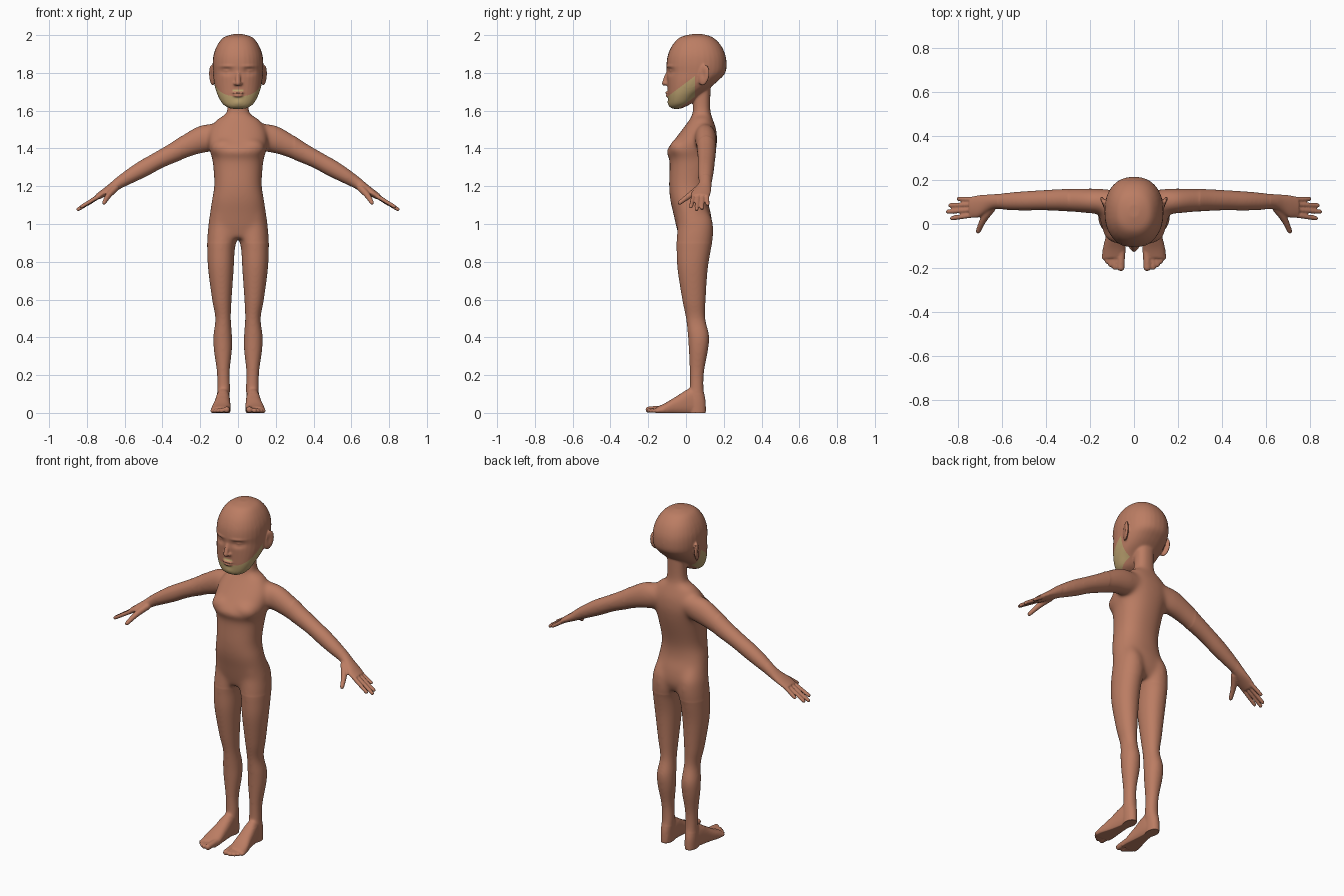
import bpy, bmesh, math
from mathutils import Vector, Matrix

if "Cube" in bpy.data.objects:
    bpy.data.objects.remove(bpy.data.objects["Cube"])

bm = bmesh.new()
X, Y, Z = Vector((1, 0, 0)), Vector((0, 1, 0)), Vector((0, 0, 1))


def spline(rows, steps=5):
    """Catmull-Rom interpolation of rows of numbers."""
    out = []
    for i in range(len(rows) - 1):
        a, b, c, d = (rows[max(i - 1, 0)], rows[i], rows[i + 1], rows[min(i + 2, len(rows) - 1)])
        for k in range(steps):
            t = k / steps
            out.append([0.5 * (2 * q + (r - p) * t + (2 * p - 5 * q + 4 * r - s) * t * t
                               + (3 * q - p - 3 * r + s) * t ** 3)
                        for p, q, r, s in zip(a, b, c, d)])
    return out + [list(rows[-1])]


def loft(rows, u, v, power=2.0, n=32):
    """Closed skin over rows (cx, cy, cz, ru, rv)."""
    def se(w):
        return math.copysign(abs(w) ** (2 / power), w)
    rings = []
    for cx, cy, cz, ru, rv in spline(rows):
        rings.append([bm.verts.new(Vector((cx, cy, cz)) + u * ru * se(math.cos(2 * math.pi * k / n))
                                   + v * rv * se(math.sin(2 * math.pi * k / n))) for k in range(n)])
    for a, b in zip(rings, rings[1:]):
        for k in range(n):
            bm.faces.new((a[k], a[(k + 1) % n], b[(k + 1) % n], b[k]))
    bm.faces.new(rings[0])
    bm.faces.new(rings[-1])


def upright(rows, power):
    """Loft over rows (z, x_min, x_max, y_front, y_back)."""
    loft([((l + r) / 2, (f + b) / 2, z, abs(r - l) / 2, (b - f) / 2) for z, l, r, f, b in rows],
         X, Y, power)


def ball(c, r, rot=Matrix()):
    m = Matrix.Translation(c) @ rot @ Matrix.Diagonal((*r, 1))
    bmesh.ops.create_uvsphere(bm, u_segments=20, v_segments=12, radius=1, matrix=m)


def tube(points):
    """Round-ended digit through points (x, y, z, radius)."""
    d = (Vector(points[-1][:3]) - Vector(points[0][:3])).normalized()
    u = d.orthogonal().normalized()
    loft([(*p, p[3]) for p in points], u, d.cross(u), n=14)
    for p in (points[0], points[-1]):
        ball(p[:3], (p[3],) * 3)


# Trunk and neck: z, front, back, half width
trunk = [(1.72, .037, .13, .054), (1.62, .037, .128, .055), (1.58, .033, .133, .068),
         (1.555, .02, .142, .11), (1.50, -.02, .16, .148), (1.44, -.066, .165, .158),
         (1.385, -.104, .158, .15), (1.335, -.087, .147, .135), (1.21, -.09, .116, .126),
         (1.13, -.084, .114, .138), (1.05, -.066, .133, .15), (.98, -.05, .137, .158),
         (.925, -.035, .115, .14)]
upright([(z, -w, w, f, b) for z, f, b, w in trunk], 2.3)

# Head: z, front, back, half width
head = [(2.005, .03, .09, .025), (1.989, -.03, .14, .075), (1.95, -.07, .182, .108),
        (1.90, -.094, .207, .128), (1.85, -.103, .215, .134), (1.80, -.102, .208, .132),
        (1.76, -.1, .172, .129), (1.72, -.098, .125, .121), (1.68, -.096, .07, .107),
        (1.64, -.092, .03, .085), (1.62, -.085, -.005, .06), (1.61, -.07, -.03, .035)]
upright([(z, -w, w, f, b) for z, f, b, w in head], 2.25)

# Nose and lips
tube([(0, -.09, 1.81, .012), (0, -.104, 1.775, .013), (0, -.114, 1.745, .014)])
ball((0, -.1, 1.694), (.03, .011, .007))
ball((0, -.098, 1.68), (.026, .011, .008))

leg = [(1.10, .03, .13, -.05, .10), (1.04, .018, .148, -.05, .132), (1.0, .01, .156, -.044, .144),
       (.93, .004, .163, -.05, .144),
       (.865, .017, .163, -.05, .132), (.76, .023, .158, -.045, .115), (.6, .034, .137, -.02, .104),
       (.5, .038, .12, 0, .102), (.41, .032, .13, .01, .122), (.335, .032, .128, .015, .117),
       (.22, .044, .112, .02, .096), (.13, .042, .11, .02, .093), (.06, .046, .112, .01, .104),
       (-.01, .048, .11, .01, .105)]
arm = [(.05, .10, 1.475, .05, .06), (.11, .102, 1.47, .055, .07), (.17, .104, 1.453, .058, .077),
       (.25, .107, 1.423, .055, .064), (.33, .109, 1.383, .05, .053), (.42, .108, 1.338, .046, .046),
       (.50, .105, 1.294, .044, .045), (.57, .103, 1.254, .04, .039), (.63, .102, 1.217, .034, .031),
       (.67, .093, 1.19, .041, .025), (.71, .08, 1.165, .051, .02), (.745, .076, 1.143, .047, .016)]
foot = [(.094, .055, .10, .07), (.03, .044, .113, .13), (-.05, .04, .127, .088),
        (-.11, .038, .141, .052), (-.155, .042, .141, .032)]
fingers = [((.735, .04, 1.148), (.828, .026, 1.092)), ((.74, .064, 1.146), (.846, .056, 1.078)),
           ((.738, .088, 1.146), (.836, .085, 1.083)), ((.73, .111, 1.15), (.797, .115, 1.105))]
toes = [(.06, -.198, .017), (.087, -.197, .0125), (.106, -.185, .0115), (.122, -.17, .011),
        (.136, -.153, .0105)]

for s in (1, -1):
    upright([(z, s * i, s * o, f, b) for z, i, o, f, b in leg], 2.1)
    loft([(s * x, y, z, a, b) for x, y, z, a, b in arm], Y, Vector((s * .5, 0, .866)))
    # Hand
    for (ax, ay, az), (bx, by, bz) in fingers:
        tube([(s * ax, ay, az, .0118), (s * bx, by, bz, .0102)])
    tube([(s * .65, .07, 1.19, .02), (s * .685, .02, 1.152, .016), (s * .709, -.033, 1.113, .0115)])
    # Foot
    loft([(s * (i + o) / 2, y, (t - .012) / 2, (o - i) / 2, (t + .012) / 2) for y, i, o, t in foot],
         X, Z, 2.4)
    for x, y, r in toes:
        tube([(s * x * .97, -.12, r + .004, r + .002), (s * x, y, r, r)])
    # Chest, ear, nostril
    ball((s * .068, -.03, 1.4), (.075, .06, .055))
    ball((s * .137, .094, 1.788), (.011, .032, .056),
         Matrix.Rotation(-s * .4, 4, 'Z') @ Matrix.Rotation(-.2, 4, 'X'))
    ball((s * .013, -.101, 1.743), (.011, .014, .01))

bmesh.ops.recalc_face_normals(bm, faces=bm.faces[:])
me = bpy.data.meshes.new("body_parts")
bm.to_mesh(me)
bm.free()
obj = bpy.data.objects.new("body", me)
bpy.context.collection.objects.link(obj)

# Fuse all parts into one skin
mod = obj.modifiers.new("fuse", 'REMESH')
mod.mode = 'VOXEL'
mod.voxel_size = .005
dg = bpy.context.evaluated_depsgraph_get()
skin_mesh = bpy.data.meshes.new_from_object(obj.evaluated_get(dg))
obj.modifiers.clear()
obj.data = skin_mesh
skin_mesh.materials.clear()
for name, col in (("skin", (.50, .205, .125, 1)), ("beard", (.50, .36, .16, 1))):
    m = bpy.data.materials.new(name)
    m.diffuse_color = col
    m.use_nodes = True
    m.node_tree.nodes["Principled BSDF"].inputs["Base Color"].default_value = m.diffuse_color
    skin_mesh.materials.append(m)

bm = bmesh.new()
bm.from_mesh(skin_mesh)


def relax(verts, times):
    for _ in range(times):
        bmesh.ops.smooth_vert(bm, verts=verts, factor=.5, use_axis_x=True, use_axis_y=True,
                              use_axis_z=True)


relax(bm.verts[:], 2)
relax([v for v in bm.verts if abs(v.co.x) < .62 and .1 < v.co.z < 1.6], 12)
relax([v for v in bm.verts if abs(v.co.x) < .3 and .9 < v.co.z < 1.59], 45)
relax([v for v in bm.verts if v.co.z > 1.6 and v.co.y > -.085 and abs(v.co.x) < .12], 6)

# Face relief: x, z, x radius, z radius, push towards +y
relief = [(.06, 1.808, .032, .018, .013), (.062, 1.808, .018, .009, -.009),
          (.06, 1.835, .035, .008, -.005), (.062, 1.806, .02, .0035, .004),
          (0, 1.687, .028, .0035, .005), (0, 1.64, .025, .018, -.005)]
for v in bm.verts:
    c = v.co
    if c.z > 1.6 and c.y < 0:
        c.y += sum(p * math.exp(-((abs(c.x) - x) / rx) ** 2 - ((c.z - z) / rz) ** 2)
                   for x, z, rx, rz, p in relief)
    # Ear hollow
    if abs(c.x) > .139 and c.z > 1.7:
        c.x -= math.copysign(.006, c.x) * math.exp(-((c.y - .09) / .013) ** 2
                                                   - ((c.z - 1.793) / .027) ** 2)
    c.z = max(c.z, 0)

# Beard: cut along its edges, then colour the faces inside
edges = [(Vector((0, -.09, 1.68)), Vector((0, -.75, 1))),
         (Vector((0, .047, 1.7)), Vector((0, 1, 0))),
         (Vector((0, 0, 1.64)), Vector((0, .7, -1)))]
for co, no in edges:
    fs = [f for f in bm.faces if f.calc_center_median().z > 1.58 and abs(f.verts[0].co.x) < .14]
    geom = set(fs) | {e for f in fs for e in f.edges} | {v for f in fs for v in f.verts}
    bmesh.ops.bisect_plane(bm, geom=list(geom), plane_co=co, plane_no=no, dist=1e-5)
for f in bm.faces:
    f.smooth = True
    c = f.calc_center_median()
    if c.z > 1.58 and abs(c.x) < .14:
        jaw = all((c - co).dot(no) < 0 for co, no in edges)
        moustache = abs(c.x) < .03 and 1.702 < c.z < 1.713 and c.y < -.08
        f.material_index = int(jaw or moustache)
bm.to_mesh(skin_mesh)
bm.free()
